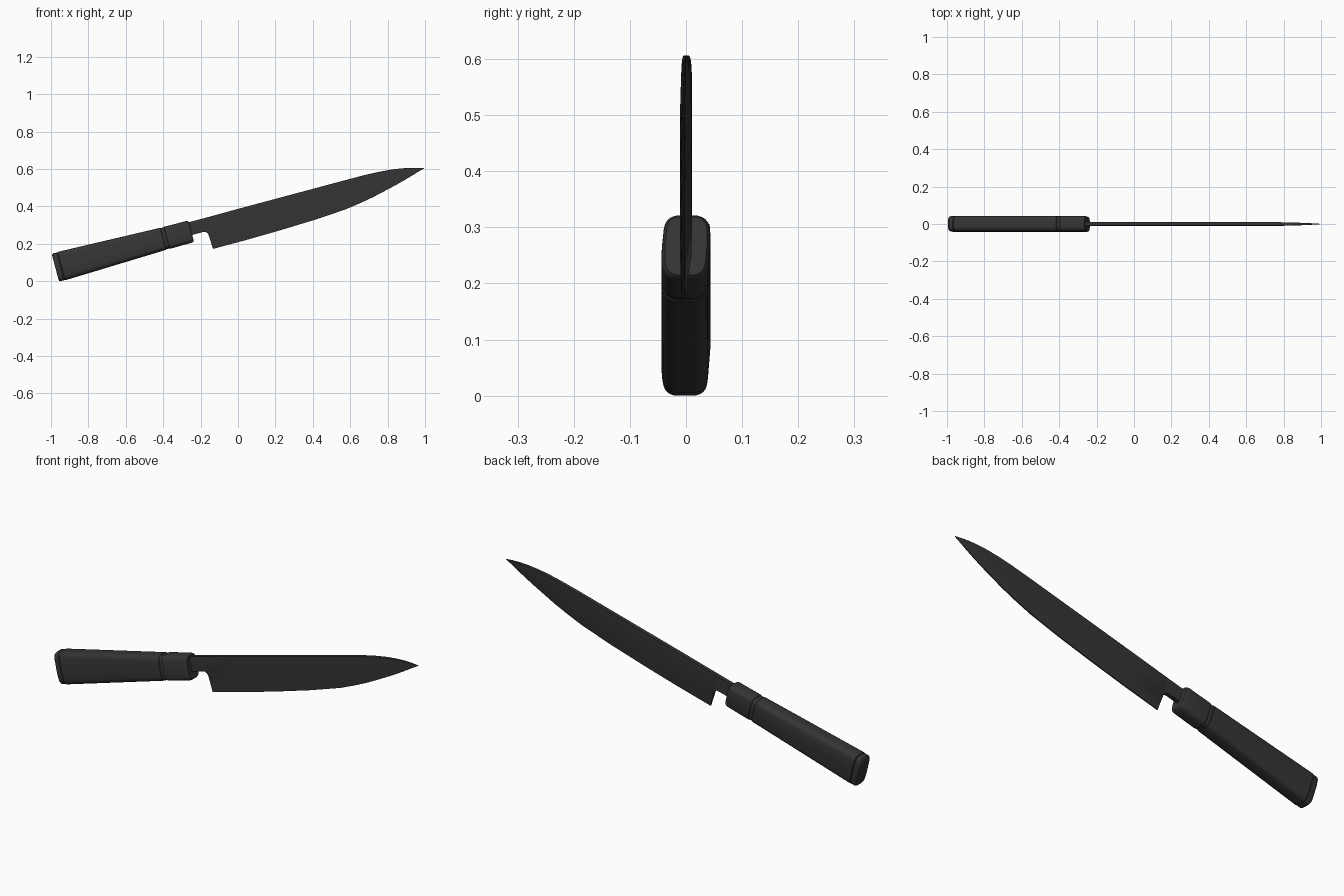
import bpy, bmesh, math
from mathutils import Vector

if "Cube" in bpy.data.objects:
    bpy.data.objects.remove(bpy.data.objects["Cube"])

A = math.radians(15)
C, S = math.cos(A), math.sin(A)


def P(u, y, v):
    """Knife frame (along, across, up) to world."""
    return Vector((-0.979 + u * C - v * S, y, 0.078 + u * S + v * C))


def loft(name, rings):
    bm = bmesh.new()
    rows = [[bm.verts.new(P(*p)) for p in r] for r in rings]
    n = len(rows[0])
    for a, b in zip(rows, rows[1:]):
        for i in range(n):
            j = (i + 1) % n
            bm.faces.new((a[i], a[j], b[j], b[i]))
    bm.faces.new(rows[0])
    bm.faces.new(rows[-1])
    bmesh.ops.recalc_face_normals(bm, faces=bm.faces)
    me = bpy.data.meshes.new(name)
    bm.to_mesh(me)
    bm.free()
    ob = bpy.data.objects.new(name, me)
    bpy.context.collection.objects.link(ob)
    me.materials.append(mat)
    bpy.ops.object.select_all(action='DESELECT')
    ob.select_set(True)
    bpy.context.view_layer.objects.active = ob
    bpy.ops.object.shade_smooth_by_angle(angle=math.radians(30))
    return ob


def ring(u, half, inset=0.0):
    """Slightly skewed rounded section of the grip."""
    corners = [Vector(c) for c in ((-.037, half), (.040, half), (.045, half * .3),
                                   (.037, -half), (-.040, -half), (-.045, -half * .3))]
    out = []
    for i, c in enumerate(corners):
        a, b = corners[i - 1], corners[(i + 1) % 6]
        p = c + (a - c).normalized() * .026
        q = c + (b - c).normalized() * .026
        for k in range(7):
            t = k / 6
            w = p * (1 - t) ** 2 + c * 2 * t * (1 - t) + q * t * t
            out.append((u, w.x * (1 - inset / .045), w.y * (1 - inset / half)))
    return out


mat = bpy.data.materials.new("dark")
mat.diffuse_color = (0.035, 0.035, 0.035, 1)
mat.use_nodes = True
mat.node_tree.nodes["Principled BSDF"].inputs["Base Color"].default_value = mat.diffuse_color

# grip parts
parts = [
    loft("butt_cap", [ring(0, .076, .007), ring(.002, .077, .004), ring(.008, .078, .001),
                      ring(.028, .0775, .001), ring(.032, .077, .004)]),
    loft("handle", [ring(.030, .078, .004), ring(.034, .0785), ring(.596, .061),
                    ring(.600, .061, .003)]),
    loft("spacer_ring", [ring(.596, .0605, .002), ring(.618, .0605, .002)]),
    loft("ferrule", [ring(.614, .061, .003), ring(.618, .061), ring(.738, .0597),
                     ring(.747, .0597, .002), ring(.752, .0597, .006)]),
]

# blade stations: along, spine height, edge height, thickness, edge sharpness
stations = [
    (.72, .050, -.020, 1, 0), (.81, .050, -.020, 1, 0), (.823, .050, -.022, 1, 0),
    (.832, .050, -.029, 1, .1), (.837, .050, -.042, 1, .2), (.840, .050, -.121, 1, 1),
    (1.03, .051, -.121, 1, 1), (1.21, .051, -.118, 1, 1), (1.40, .051, -.112, 1, 1),
    (1.575, .051, -.101, 1, 1), (1.66, .051, -.089, .98, 1), (1.74, .050, -.075, .95, 1),
    (1.81, .047, -.059, .9, 1), (1.87, .042, -.045, .8, 1), (1.925, .034, -.031, .65, 1),
    (1.97, .025, -.018, .5, 1), (2.01, .014, -.006, .3, 1), (2.041, .004, .002, .1, 1),
]
rings = []
for u, top, bot, t, e in stations:
    mid = top + (bot - top) * .5
    rings.append([(u, -.009 * t, top), (u, .011 * t, top), (u, .010 * t, mid),
                  (u, (.010 - .012 * e) * t, bot), (u, (-.010 + .002 * e) * t, bot),
                  (u, -.011 * t, mid)])
parts.append(loft("blade", rings))

# rest on the ground, centred
pts = [v.co for o in parts for v in o.data.vertices]
xs = [p.x for p in pts]
shift = Vector((-(min(xs) + max(xs)) / 2, 0, -min(p.z for p in pts)))
for o in parts:
    for v in o.data.vertices:
        v.co += shift
